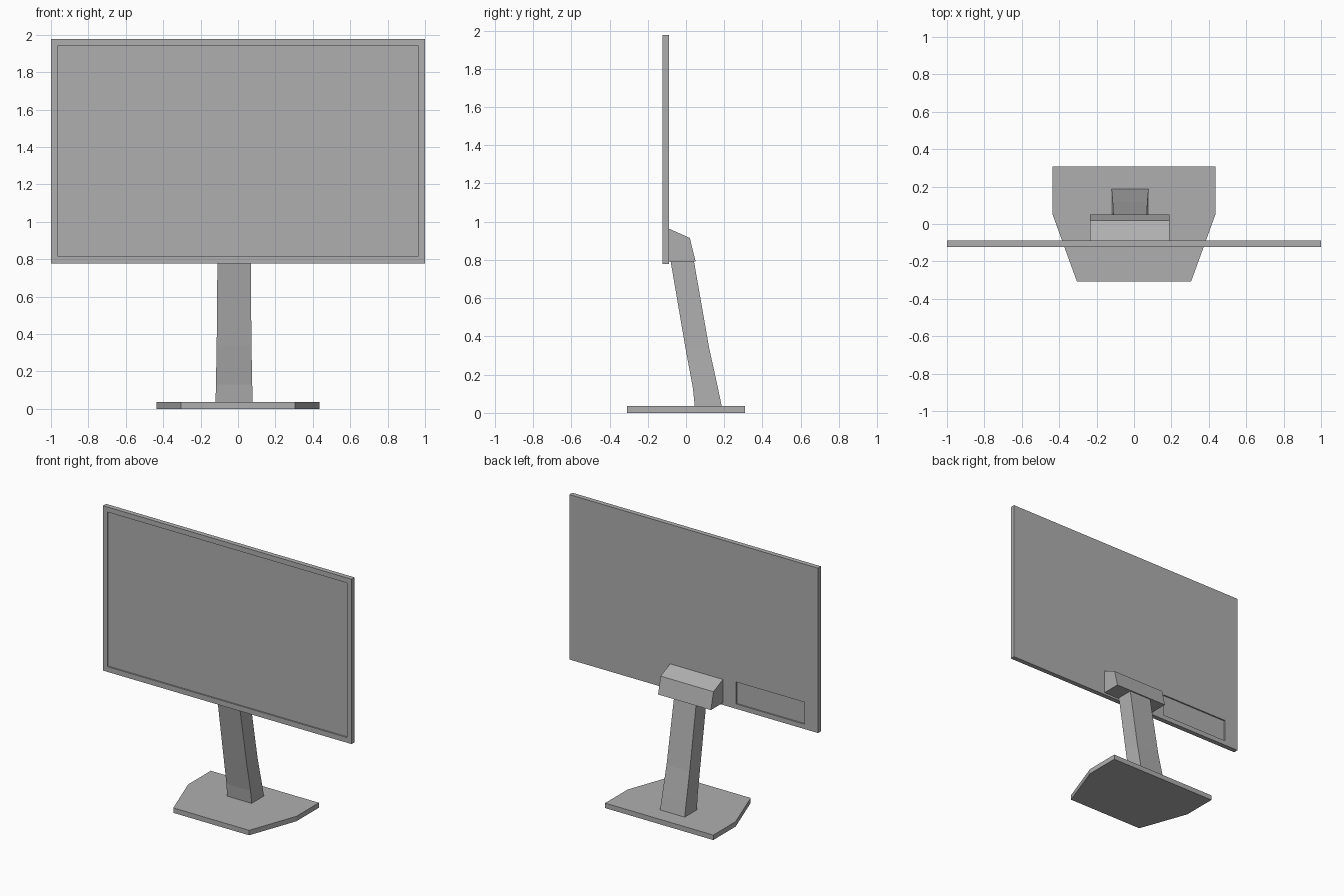
import bpy
import bmesh

if "Cube" in bpy.data.objects:
    bpy.data.objects.remove(bpy.data.objects["Cube"])

# Dark grey plastic for every part
plastic = bpy.data.materials.new("dark_grey_plastic")
plastic.diffuse_color = (0.43, 0.43, 0.43, 1)
plastic.use_nodes = True
plastic.node_tree.nodes["Principled BSDF"].inputs["Base Color"].default_value = plastic.diffuse_color


def make_object(name, bm):
    bmesh.ops.recalc_face_normals(bm, faces=bm.faces)
    mesh = bpy.data.meshes.new(name)
    bm.to_mesh(mesh)
    bm.free()
    mesh.materials.append(plastic)
    obj = bpy.data.objects.new(name, mesh)
    bpy.context.collection.objects.link(obj)
    return obj


def loft(name, rings):
    """Join equal-length rings of points into a closed solid."""
    bm = bmesh.new()
    loops = [[bm.verts.new(p) for p in ring] for ring in rings]
    for a, b in zip(loops, loops[1:]):
        for i in range(len(a)):
            j = (i + 1) % len(a)
            bm.faces.new((a[i], a[j], b[j], b[i]))
    bm.faces.new(loops[0])
    bm.faces.new(loops[-1])
    return make_object(name, bm)


def box(name, x0, x1, y0, y1, z0, z1):
    return loft(name, [[(x0, y0, z), (x1, y0, z), (x1, y1, z), (x0, y1, z)]
                       for z in (z0, z1)])


def cut(target, cutter):
    mod = target.modifiers.new(cutter.name, 'BOOLEAN')
    mod.operation = 'DIFFERENCE'
    mod.solver = 'EXACT'
    mod.object = cutter
    cutter.hide_render = True
    cutter.display_type = 'WIRE'


# Screen panel with recessed display and rear connector bay
panel = box("screen_panel", -1, 1, -0.123, -0.088, 0.778, 1.977)
cut(panel, box("display_cutter", -0.965, 0.965, -0.2, -0.113, 0.816, 1.94))
cut(panel, box("connector_bay_cutter", -0.89, -0.34, -0.098, 0.0, 0.813, 0.973))

# Hinge block: side profile (y, z) swept across x
hinge_profile = [(-0.09, 0.964), (0.02, 0.915), (0.05, 0.793), (-0.09, 0.793)]
loft("hinge_block", [[(x, y, z) for y, z in hinge_profile]
                     for x in (-0.235, 0.19)])

# Leaning neck: sections of (z, front y, back y, half width)
neck = [(0.035, 0.046, 0.187, 0.099), (0.13, 0.036, 0.167, 0.097),
        (0.34, -0.003, 0.121, 0.093), (0.797, -0.081, 0.041, 0.089)]
cx = -0.021
loft("stand_neck", [[(cx - w, f, z), (cx + w, f, z), (cx + w, b, z), (cx - w, b, z)]
                    for z, f, b, w in neck])

# Base plate with tapered front
half = [(0.305, -0.308), (0.435, 0.05), (0.435, 0.308)]
outline = half + [(-x, y) for x, y in reversed(half)]
loft("base_plate", [[(x, y, z) for x, y in outline] for z in (0, 0.036)])
